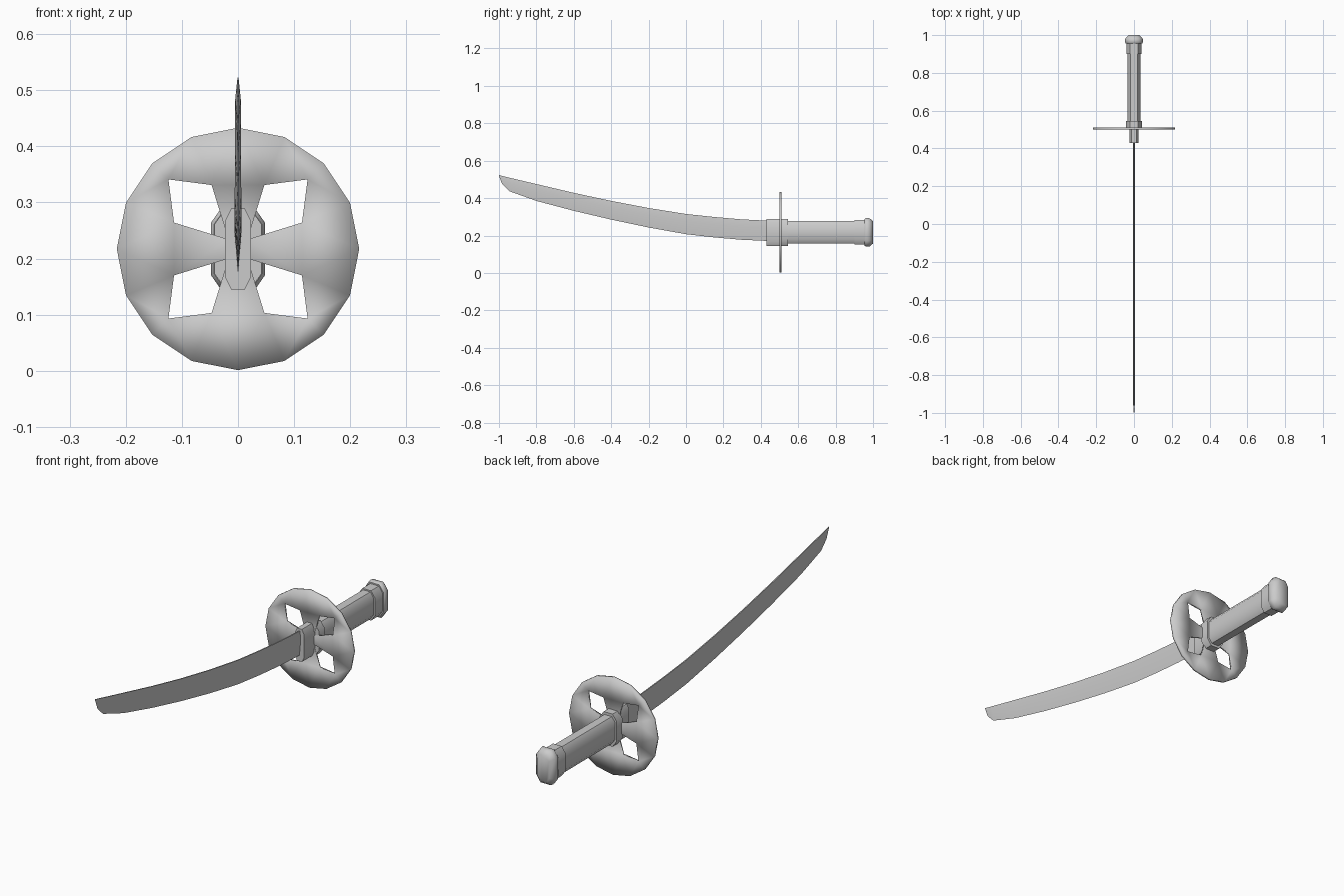
import bpy, bmesh
from math import sin, cos, pi, radians

if "Cube" in bpy.data.objects:
    bpy.data.objects.remove(bpy.data.objects["Cube"])

CZ = 0.217   # height of the hilt axis


def finish(name, bm, angle):
    bmesh.ops.recalc_face_normals(bm, faces=bm.faces)
    mesh = bpy.data.meshes.new(name)
    bm.to_mesh(mesh)
    bm.free()
    ob = bpy.data.objects.new(name, mesh)
    bpy.context.collection.objects.link(ob)
    bpy.ops.object.select_all(action='DESELECT')
    ob.select_set(True)
    bpy.context.view_layer.objects.active = ob
    bpy.ops.object.shade_smooth_by_angle(angle=radians(angle))
    return ob


def loft(name, rings, angle=50):
    """Skin a list of closed rings of equal length and cap both ends."""
    bm = bmesh.new()
    loops = [[bm.verts.new(p) for p in r] for r in rings]
    n = len(loops[0])
    for a, b in zip(loops, loops[1:]):
        for i in range(n):
            j = (i + 1) % n
            bm.faces.new((a[i], a[j], b[j], b[i]))
    bm.faces.new(loops[0])
    bm.faces.new(loops[-1])
    return finish(name, bm, angle)


def octagon(y, w, h, cx, cz, z=CZ):
    """Chamfered rectangle across the hilt: half width, half height, chamfers."""
    q = [(w, h - cz), (w - cx, h)]
    pts = q + [(-x, v) for x, v in q[::-1]]
    pts += [(-x, -v) for x, v in q] + [(x, -v) for x, v in q[::-1]]
    return [(x, y, z + v) for x, v in pts]


# Blade: (spine y, spine z, edge y, edge z, half thickness)
stations = [
    (0.46, 0.278, 0.46, 0.170, 0.006), (0.30, 0.286, 0.30, 0.177, 0.006),
    (0.15, 0.299, 0.15, 0.190, 0.006), (0.00, 0.315, 0.00, 0.207, 0.006),
    (-0.20, 0.347, -0.20, 0.243, 0.006), (-0.40, 0.385, -0.40, 0.285, 0.0055),
    (-0.60, 0.428, -0.60, 0.332, 0.0055), (-0.80, 0.475, -0.80, 0.385, 0.005),
    (-0.94, 0.508, -0.945, 0.437, 0.005), (-0.98, 0.518, -0.983, 0.475, 0.003),
    (-1.00, 0.523, -1.00, 0.519, 0.001)]
rings = []
for ys, zs, ye, ze, t in stations:
    yr, zr = ys + (ye - ys) * 0.35, zs + (ze - zs) * 0.35
    rings.append([(t * 0.4, ys, zs), (t, yr, zr), (0, ye, ze),
                  (-t, yr, zr), (-t * 0.4, ys, zs)])
loft("blade", rings, 60)

# Collars either side of the guard
loft("blade_collar", [octagon(0.43, 0.023, 0.072, 0.011, 0.022),
                      octagon(0.505, 0.023, 0.072, 0.011, 0.022)])
loft("grip_collar", [octagon(0.505, 0.042, 0.072, 0.020, 0.028),
                     octagon(0.545, 0.042, 0.072, 0.020, 0.028)])

# Grip, its end band and the pommel
loft("grip", [octagon(y, 0.034, 0.060, 0.016, 0.022) for y in (0.53, 0.91)])
loft("end_band", [octagon(y, 0.040, 0.066, 0.019, 0.026) for y in (0.90, 0.965)])
loft("pommel", [octagon(0.955, 0.043, 0.072, 0.020, 0.028),
                octagon(0.963, 0.048, 0.077, 0.021, 0.030),
                octagon(0.982, 0.046, 0.075, 0.021, 0.030),
                octagon(1.000, 0.029, 0.060, 0.013, 0.022)])

# Round guard, 16 sided, with four kite-shaped windows
bm = bmesh.new()


def outline(pts):
    vs = [bm.verts.new((x, 0.500, CZ + z)) for x, z in pts]
    return [bm.edges.new((v, vs[(i + 1) % len(vs)])) for i, v in enumerate(vs)]


edges = outline([(0.216 * cos(i * pi / 8), 0.216 * sin(i * pi / 8)) for i in range(16)])
for sx in (1, -1):
    for sz in (1, -1):
        edges += outline([(sx * x, sz * z) for x, z in
                          ((0.124, 0.124), (0.047, 0.114), (0.017, 0.017), (0.114, 0.047))])
bmesh.ops.triangle_fill(bm, edges=edges, use_beauty=True)
ext = bmesh.ops.extrude_face_region(bm, geom=bm.faces[:], use_keep_orig=True)
bmesh.ops.translate(bm, vec=(0, 0.010, 0),
                    verts=[v for v in ext["geom"] if isinstance(v, bmesh.types.BMVert)])
finish("guard", bm, 180)
